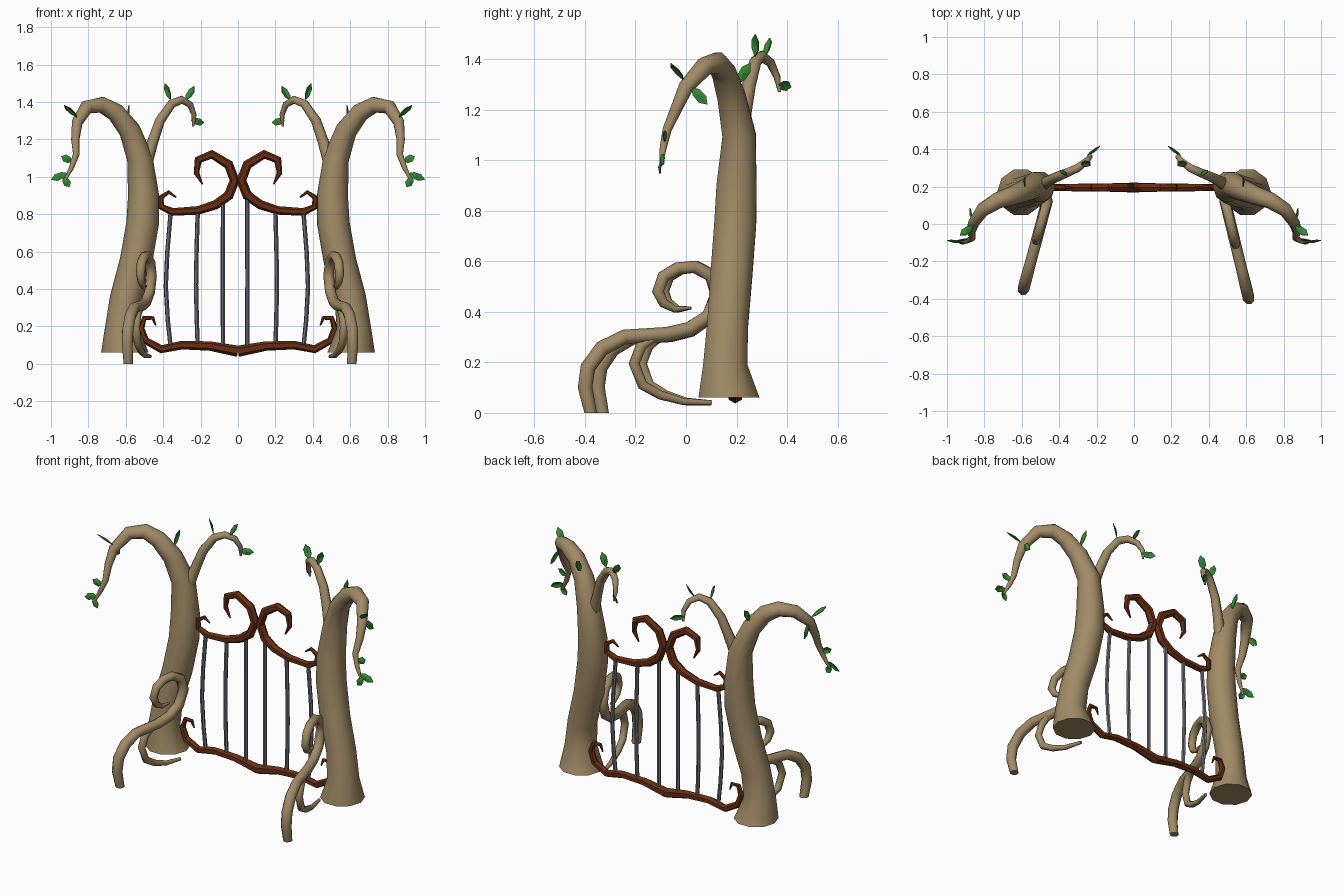
import bpy
import bmesh
import math
from mathutils import Vector

if "Cube" in bpy.data.objects:
    bpy.data.objects.remove(bpy.data.objects["Cube"], do_unlink=True)


def material(name, rgb):
    mat = bpy.data.materials.new(name)
    mat.use_nodes = True
    color = (*rgb, 1.0)
    mat.diffuse_color = color
    mat.node_tree.nodes["Principled BSDF"].inputs["Base Color"].default_value = color
    return mat


BARK = material("tan_bark", (0.36, 0.26, 0.135))
RUST = material("dark_rust_brown", (0.14, 0.027, 0.006))
STEEL = material("blue_grey_steel", (0.15, 0.16, 0.19))
GREEN = material("leaf_green", (0.035, 0.24, 0.035))


def finish(name, bm, mat, smooth):
    bmesh.ops.recalc_face_normals(bm, faces=bm.faces)
    mesh = bpy.data.meshes.new(name)
    bm.to_mesh(mesh)
    bm.free()
    mesh.materials.append(mat)
    obj = bpy.data.objects.new(name, mesh)
    bpy.context.collection.objects.link(obj)
    if smooth:
        bpy.ops.object.select_all(action="DESELECT")
        obj.select_set(True)
        bpy.context.view_layer.objects.active = obj
        bpy.ops.object.shade_smooth_by_angle(angle=math.radians(smooth))
    return obj


def tube(name, path, mat, sides=8, side=1, smooth=50, level_start=False):
    """Sweep a ring along (x, y, z, radius) points, mirrored in x by side."""
    pts = [Vector((side * p[0], p[1], p[2])) for p in path]
    bm = bmesh.new()
    rings = []
    last = len(pts) - 1
    normal = Vector((0, 1, 0)) if level_start else Vector((0.23, 1, 0.11))
    for i, p in enumerate(pts):
        ahead = (pts[min(i + 1, last)] - p).normalized()
        behind = (p - pts[max(i - 1, 0)]).normalized()
        tangent = (ahead + behind).normalized()
        if i == 0 and level_start:
            tangent = Vector((0, 0, 1))
        normal = (normal - tangent * normal.dot(tangent)).normalized()
        binormal = tangent.cross(normal)
        ring = []
        for k in range(sides):
            a = math.tau * (k + 0.5) / sides
            offset = normal * math.cos(a) + binormal * math.sin(a)
            ring.append(bm.verts.new(p + offset * path[i][3]))
        rings.append(ring)
    for a, b in zip(rings, rings[1:]):
        for k in range(sides):
            n = (k + 1) % sides
            bm.faces.new((a[k], a[n], b[n], b[k]))
    bm.faces.new(rings[0])
    bm.faces.new(rings[-1])
    return finish(name, bm, mat, smooth)


def leaf(name, base, tip, facing, side):
    """Pointed, slightly folded leaf plate."""
    base, tip, facing = (Vector((side * v[0], v[1], v[2])) for v in (base, tip, facing))
    along = tip - base
    across = along.cross(facing).normalized()
    lift = across.cross(along).normalized() * 0.008
    bm = bmesh.new()
    rib = [bm.verts.new(base + along * t + lift * f) for t, f in ((0, 0), (0.5, 1), (1, 0))]
    for s in (-1, 1):
        edge = [bm.verts.new(base + along * t + across * s * w)
                for t, w in ((0.3, 0.018), (0.7, 0.02))]
        bm.faces.new((rib[0], rib[1], edge[0]))
        bm.faces.new((rib[1], edge[1], edge[0]))
        bm.faces.new((rib[1], rib[2], edge[1]))
    obj = finish(name, bm, GREEN, 0)
    solid = obj.modifiers.new("thickness", "SOLIDIFY")
    solid.thickness = 0.004
    return obj


# Trunk sweeping up into the drooping outer branch
trunk = [(.605, .17, .06, .127), (.62, .155, .19, .092), (.6, .165, .35, .085),
         (.545, .18, .55, .087), (.51, .195, .75, .087), (.505, .2, .9, .083),
         (.525, .21, 1.1, .069), (.58, .18, 1.25, .058), (.655, .15, 1.345, .05),
         (.73, .125, 1.385, .044), (.81, .075, 1.372, .038), (.86, 0, 1.29, .03),
         (.87, -.04, 1.2, .023), (.865, -.075, 1.12, .018), (.89, -.09, 1.05, .014),
         (.925, -.1, .98, .006)]
# Thin branch curling toward the back
twig = [(.49, .21, 1.08, .036), (.455, .23, 1.19, .03), (.417, .25, 1.3, .027),
        (.355, .275, 1.39, .024), (.3, .3, 1.412, .022), (.255, .335, 1.385, .018),
        (.235, .36, 1.33, .014), (.24, .37, 1.27, .006)]
# Root profiles as (y, z, radius); x follows from y
root = [(-.33, 0, .027), (-.35, .1, .031), (-.34, .18, .032), (-.29, .255, .032),
        (-.21, .3, .03), (-.06, .31, .03), (.02, .33, .03), (.09, .38, .03),
        (.125, .47, .03), (.1, .545, .028), (.04, .578, .026), (-.02, .572, .026),
        (-.07, .54, .025), (-.09, .48, .024), (-.07, .435, .02), (-.03, .41, .014),
        (.02, .415, .006)]
rootlet = [(-.04, .31, .023), (-.11, .3, .024), (-.15, .265, .023), (-.175, .195, .022),
           (-.145, .11, .021), (-.08, .07, .019), (0, .045, .015), (.1, .04, .01)]
# Leaves as base, tip, facing direction
diagonal, sideways, forward = (-1, 1, 0.3), (1, 0, 0), (0.2, -1, 0.3)
leaves = [((.86, -.01, 1.32), (.93, -.06, 1.385), diagonal),
          ((.865, .02, 1.29), (.88, .085, 1.22), sideways),
          ((.585, .2, 1.3), (.585, .255, 1.385), sideways),
          ((.36, .275, 1.41), (.39, .275, 1.5), diagonal),
          ((.28, .31, 1.41), (.235, .33, 1.485), diagonal),
          ((.25, .365, 1.3), (.18, .415, 1.29), forward),
          ((.885, -.08, 1.08), (.945, -.09, 1.11), forward),
          ((.91, -.1, 1.02), (1, -.09, .985), forward),
          ((.935, -.1, 1), (.9, -.105, .945), forward)]
# Gate scrolls as (x, z, radius)
top_scroll = [(.33, .89, .004), (.37, .918, .011), (.412, .89, .015), (.41, .84, .018),
              (.35, .812, .021), (.215, .82, .023), (.12, .85, .025), (.05, .9, .027),
              (.018, .98, .027), (.05, 1.065, .026), (.14, 1.12, .024),
              (.213, 1.09, .022), (.222, 1.02, .015), (.19, .96, .004)]
bottom_scroll = [(.44, .205, .004), (.455, .245, .011), (.5, .245, .015), (.518, .19, .018),
                 (.495, .125, .02), (.41, .078, .022), (.3, .1, .023), (.15, .095, .025),
                 (0, .067, .03)]


def root_path(profile, label):
    """Place a root in its slanted plane; the left one reaches a little further."""
    reach, shift = (1.11, .022) if label == "left" else (1, 0)
    return [(.465 + shift + (.12 - y) * .27, .1 + (y - .1) * reach, z, r)
            for y, z, r in profile]


for side, label in ((1, "left"), (-1, "right")):
    tube(label + "_trunk", trunk, BARK, 10, side, level_start=True)
    tube(label + "_back_branch", twig, BARK, 8, side)
    tube(label + "_curled_root", root_path(root, label), BARK, 8, side, level_start=True)
    tube(label + "_small_root", root_path(rootlet, label), BARK, 8, side)
    for i, (base, tip, facing) in enumerate(leaves):
        leaf(f"{label}_leaf_{i + 1}", base, tip, facing, side)
    for part, scroll in (("top", top_scroll), ("bottom", bottom_scroll)):
        path = [(x, .195, z, r) for x, z, r in scroll]
        tube(f"{label}_gate_{part}_scroll", path, RUST, 6, side, smooth=0)

# Upright gate bars, bowed outward toward the sides
for i, (x, top) in enumerate(((-.36, .81), (-.215, .82), (-.08, .87),
                              (.05, .89), (.2, .82), (.35, .81))):
    bow = .2 * x * abs(x)
    path = [(x + bow * b, .195, .09 + (top - .09) * t, .012)
            for t, b in ((0, 0), (.2, .6), (.45, 1), (.7, .7), (1, 0))]
    tube(f"gate_bar_{i + 1}", path, STEEL, 6, smooth=0)
